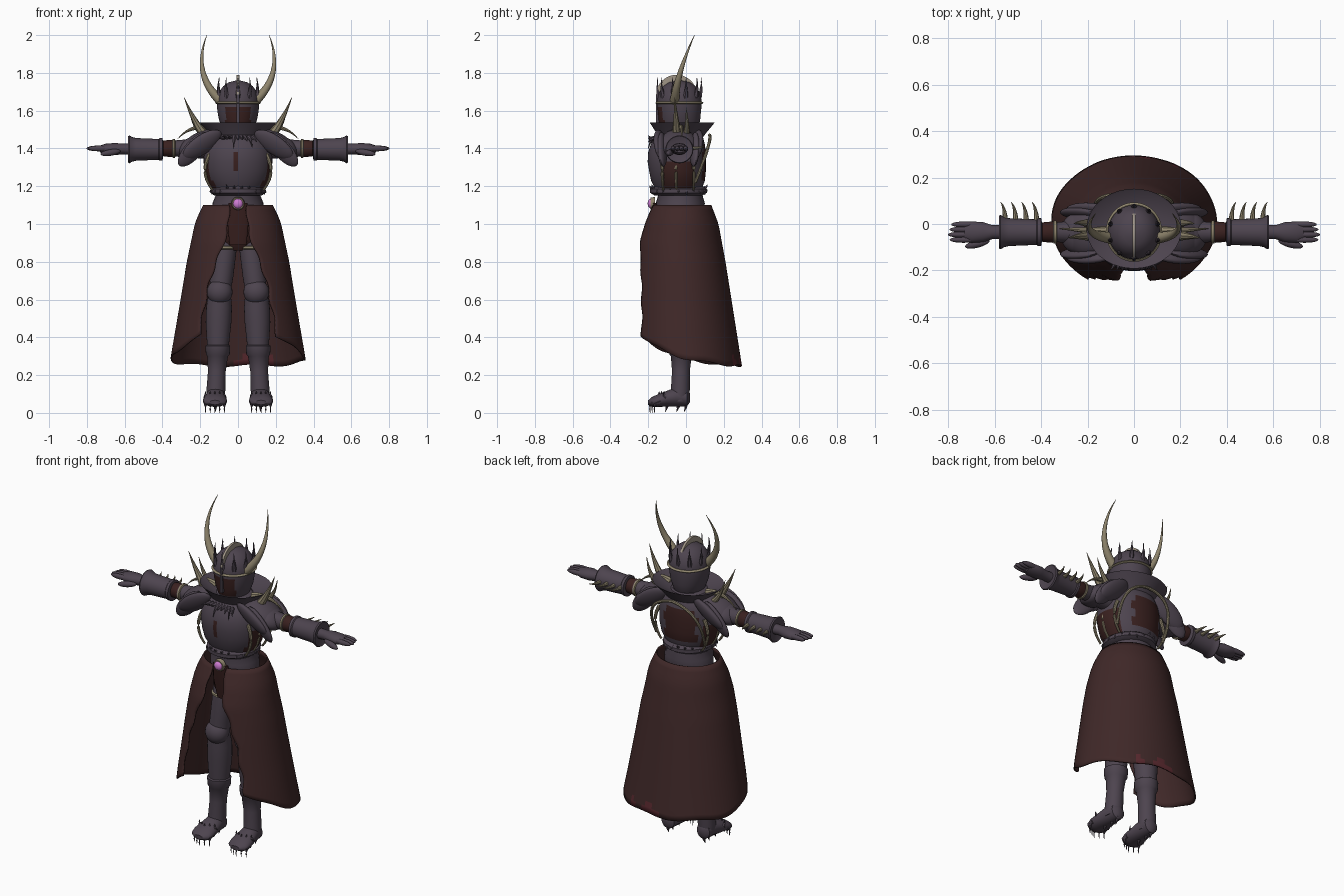
import bpy, bmesh, math, random
from mathutils import Vector, Matrix

random.seed(4)
cube = bpy.data.objects.get("Cube")
if cube:
    bpy.data.objects.remove(cube)


def paint(name, r, g, b):
    m = bpy.data.materials.new(name)
    m.use_nodes = True
    m.diffuse_color = (r, g, b, 1)
    m.node_tree.nodes["Principled BSDF"].inputs["Base Color"].default_value = (r, g, b, 1)
    return m


iron = paint("dark iron", .075, .058, .078)
cloth = paint("brown cloth", .05, .021, .021)
rust = paint("dark rust", .042, .015, .014)
bone = paint("bone", .27, .23, .15)
ridge = paint("pale crest", .35, .30, .24)
gem = paint("pink gem", .62, .2, .65)
red = paint("red lining", .10, .022, .028)


def finish(name, bm, mats, rule=None, angle=40):
    bmesh.ops.recalc_face_normals(bm, faces=bm.faces)
    mesh = bpy.data.meshes.new(name)
    bm.to_mesh(mesh)
    bm.free()
    for m in mats if isinstance(mats, tuple) else (mats,):
        mesh.materials.append(m)
    if rule:
        for p in mesh.polygons:
            p.material_index = int(rule(p.center))
    mesh.shade_smooth()
    mesh.set_sharp_from_angle(angle=math.radians(angle))
    ob = bpy.data.objects.new(name, mesh)
    bpy.context.collection.objects.link(ob)
    return ob


def skin(name, rings, mats, rule=None, cap=True):
    """Bridge a list of point rings into one surface."""
    bm = bmesh.new()
    loops = [[bm.verts.new(p) for p in ring] for ring in rings]
    n = len(loops[0])
    for a, b in zip(loops, loops[1:]):
        for i in range(n):
            bm.faces.new((a[i], a[(i + 1) % n], b[(i + 1) % n], b[i]))
    if cap:
        bm.faces.new(loops[0])
        bm.faces.new(loops[-1])
    return finish(name, bm, mats, rule)


def loft(name, axis, sections, mats, rule=None, seg=28, cap=True):
    """Sections hold a centre and two radii, across x-y, y-z or x-z."""
    u, v = {"z": (0, 1), "x": (1, 2), "y": (0, 2)}[axis]
    rings = []
    for centre, ru, rv in sections:
        ring = []
        for i in range(seg):
            a = math.tau * i / seg
            p = list(centre)
            p[u] += ru * math.cos(a)
            p[v] += rv * math.sin(a)
            ring.append(p)
        rings.append(ring)
    return skin(name, rings, mats, rule, cap)


def spike(name, a, b, c, r0, mat, r1=.001, steps=10, seg=8):
    """Tapered tube along a curve from a to c, bent towards b."""
    a, b, c = Vector(a), Vector(b), Vector(c)
    rings = []
    for k in range(steps + 1):
        t = k / steps
        p = a * (1 - t) ** 2 + b * 2 * t * (1 - t) + c * t * t
        d = (b - a) * (1 - t) + (c - b) * t
        q = d.to_track_quat("Z", "Y")
        r = r0 + (r1 - r0) * t
        rings.append([p + q @ Vector((r * math.cos(math.tau * i / seg), r * math.sin(math.tau * i / seg), 0))
                      for i in range(seg)])
    return skin(name, rings, mat)


def ball(name, loc, size, mat, turn=(0, 0, 0)):
    bm = bmesh.new()
    bmesh.ops.create_uvsphere(bm, u_segments=24, v_segments=14, radius=1)
    rot = Matrix.Rotation(turn[2], 4, "Z") @ Matrix.Rotation(turn[1], 4, "Y") @ Matrix.Rotation(turn[0], 4, "X")
    bm.transform(Matrix.Translation(loc) @ rot @ Matrix.Diagonal((*size, 1)))
    return finish(name, bm, mat)


def slab(name, loc, size, mat):
    bm = bmesh.new()
    bmesh.ops.create_cube(bm, size=1)
    bm.transform(Matrix.Translation(loc) @ Matrix.Diagonal((*size, 1)))
    return finish(name, bm, mat)


def lerp(table, z):
    for (z0, v0), (z1, v1) in zip(table, table[1:]):
        if z >= z1:
            return v0 + (v1 - v0) * (z - z0) / (z1 - z0)
    return table[-1][1]


# Long skirt, open at the front, with a hem that drops towards the back
WIDTH = [(1.1, .18), (1.05, .205), (1, .225), (.8, .267), (.6, .30), (.25, .36)]
FRONT = [(1.1, -.175), (1, -.22), (.9, -.25), (.7, -.27), (.4, -.292), (.2, -.292)]
BACK = [(1.1, .13), (1, .168), (.8, .205), (.25, .292)]
GAP = [(1.1, .045), (.95, .055), (.85, .095), (.7, .15), (.45, .2), (.2, .21)]
bm = bmesh.new()
cols, rows = 72, 28
grid = []
for j in range(rows + 1):
    row = []
    for i in range(cols + 1):
        s = 2 * i / cols - 1
        hem = .25 + .16 * abs(s) ** 3 + .007 * math.sin(17 * s)
        z = 1.1 - (1.1 - hem) * j / rows
        w, f, b = lerp(WIDTH, z), lerp(FRONT, z), lerp(BACK, z)
        gap = lerp(GAP, z) + .006 * math.sin(z * 40)
        a = s * (math.pi - math.asin(min(gap / w, .99)))
        row.append(bm.verts.new((w * math.sin(a), (f + b) / 2 + (b - f) / 2 * math.cos(a), z)))
    grid.append(row)
for r0, r1 in zip(grid, grid[1:]):
    for i in range(cols):
        bm.faces.new((r0[i], r0[i + 1], r1[i + 1], r1[i]))
skirt = finish("skirt", bm, (cloth, red),
               lambda c: c.y > .2 and -.03 < c.x < .19 and c.z < .285 + .025 * math.sin(c.x * 38))
thick = skirt.modifiers.new("thickness", "SOLIDIFY")
thick.thickness = .008
thick.offset = 0

# Hips, loincloth and waist
loft("hips", "z", [((0, -.03, .86), .07, .05), ((0, -.03, .92), .125, .09), ((0, -.03, 1.12), .13, .11)], rust)
loft("loincloth", "z", [((0, -.13, .89), .045, .01), ((0, -.15, 1), .055, .012), ((0, -.165, 1.11), .05, .012)], rust)
loft("waist", "z", [((0, -.03, 1.06), .14, .12), ((0, -.03, 1.11), .135, .13), ((0, -.03, 1.16), .115, .115),
                    ((0, -.04, 1.22), .13, .13)], iron)
loft("belt", "z", [((0, -.04, 1.15), .125, .125), ((0, -.04, 1.165), .145, .15), ((0, -.04, 1.185), .145, .15),
                   ((0, -.04, 1.2), .125, .13)], iron)
ball("belt_gem", (0, -.185, 1.108), (.026, .018, .026), gem)
loft("gem_setting", "y", [((0, -.165, 1.108), .036, .036), ((0, -.187, 1.108), .031, .031)], bone)
for i in range(22):
    a = math.tau * i / 22
    x, y = math.cos(a), math.sin(a)
    h = random.uniform(-.04, .03)
    spike("belt_shard", (.13 * x, -.04 + .135 * y, 1.185), (.15 * x, -.04 + .155 * y, 1.185 + h / 2),
          (.148 * x, -.04 + .155 * y, 1.185 + h), .01, iron, steps=3, seg=5)


# Breastplate with worn patches
def worn(c):
    wave = .012 * math.sin(c.z * 70)
    chest = c.y < -.1 and abs(c.x + .018) < .016 and 1.28 < c.z < 1.37
    flank = abs(c.x) > .12 and 1.21 < c.z < 1.33 + wave and -.12 < c.y < .04
    back = c.y > .03 and abs(c.x + .02) < .1 + wave and 1.22 < c.z < 1.43
    return chest or flank or back


TORSO = [(1.19, .14, -.165, .085), (1.23, .165, -.185, .1), (1.28, .178, -.195, .105), (1.33, .182, -.203, .105),
         (1.38, .18, -.2, .105), (1.42, .17, -.187, .1), (1.46, .145, -.165, .09), (1.5, .09, -.12, .06)]
loft("breastplate", "z", [((0, (f + b) / 2, z + d), w, (b - f) / 2) for z, w, f, b in TORSO for d in (0,)],
     (iron, rust), worn, seg=48)
loft("collar", "z", [((0, -.03, 1.44), .12, .105), ((0, -.025, 1.48), .15, .13), ((0, -.02, 1.537), .205, .172),
                     ((0, -.02, 1.53), .195, .162), ((0, -.03, 1.49), .1, .09)], iron, seg=40)
for i in range(9):
    x = (i - 4) * .018
    spike("chest_shard", (x, -.155, 1.46), (x * 1.3, -.19, 1.45), (x * 1.4, -.2, random.uniform(1.39, 1.48)),
          .012, iron, steps=3, seg=5)

# Helmet with an open dark face
HELM = [(1.48, .07, .085), (1.51, .085, .1), (1.55, .1, .11), (1.585, .107, .113), (1.62, .112, .117),
        (1.66, .112, .117), (1.7, .1, .105), (1.73, .078, .085), (1.75, .05, .055), (1.76, .01, .01)]
loft("helmet", "z", [((0, -.035, z), w, d) for z, w, d in HELM], (iron, rust),
     lambda c: c.y < -.08 and abs(c.x) < .065 and 1.51 < c.z < 1.62, seg=48)
slab("nose_guard", (0, -.152, 1.61), (.014, .016, .15), iron)
loft("crest", "x", [((x, -.05, 1.682), .108, .108) for x in (-.007, .007)], ridge, seg=40)
loft("brow_band", "z", [((0, -.035, 1.635), .113, .119), ((0, -.035, 1.641), .122, .128),
                        ((0, -.035, 1.649), .113, .119)], bone, seg=40)
for i in range(10):
    a = math.tau * (i + .5) / 10
    x, y = math.cos(a), math.sin(a)
    spike("crown_point", (.1 * x, -.035 + .105 * y, 1.67), (.115 * x, -.035 + .12 * y, 1.71),
          (.105 * x, -.035 + .115 * y, 1.775), .015, iron, steps=5, seg=6)

for s, side in ((1, "left_"), (-1, "right_")):
    # Horns and shoulder spikes
    spike(side + "horn", (s * .09, -.06, 1.65), (s * .245, -.05, 1.79), (s * .165, .045, 2), .026, bone, steps=16, seg=12)
    spike(side + "tall_spike", (s * .17, -.05, 1.46), (s * .235, -.05, 1.54), (s * .285, -.06, 1.67), .028, bone)
    spike(side + "rear_spike", (s * .18, .0, 1.47), (s * .24, .01, 1.52), (s * .26, .0, 1.62), .02, bone)
    spike(side + "low_spike", (s * .12, -.03, 1.5), (s * .24, -.025, 1.54), (s * .32, -.02, 1.45), .02, bone)

    # Layered shoulder plates
    ball(side + "shoulder_top", (s * .2, -.04, 1.425), (.12, .1, .06), iron, (0, s * .5, 0))
    ball(side + "shoulder_outer", (s * .25, -.04, 1.405), (.075, .085, .05), iron, (0, s * .6, 0))
    for y, lean in ((-.125, 1), (.045, -1)):
        ball(side + "shoulder_leaf", (s * .235, y, 1.395), (.115, .022, .05), iron, (lean * .35, s * .85, 0))
        ball(side + "shoulder_leaf_upper", (s * .19, y - lean * .012, 1.42), (.12, .026, .055), iron, (lean * .5, s * .6, 0))

    # Bone ribs along the flanks and back
    for y in (-.12, -.05, .04):
        spike(side + "rib", (s * .15, y, 1.37), (s * .205, y * 1.1, 1.27), (s * .135, y, 1.18), .011, bone, r1=.006)
    spike(side + "back_cord", (0, .125, 1.47), (s * .2, .14, 1.45), (s * .16, .05, 1.22), .009, bone, r1=.008, steps=16)

    # Arm, cuff and hand
    loft(side + "arm", "x", [((s * x, -.035, 1.4), r, r) for x, r in
                             ((.15, .055), (.25, .05), (.34, .042), (.35, .046), (.395, .042), (.4, .034), (.45, .034))],
         (iron, rust), lambda c: .345 < abs(c.x) < .4)
    loft(side + "arm_ring", "x", [((s * x, -.035, 1.4), r, r) for x, r in ((.33, .04), (.335, .05), (.345, .05), (.35, .04))], bone)
    loft(side + "cuff", "x", [((s * x, -.035, 1.395), r, r) for x, r in
                              ((.395, .03), (.4, .06), (.415, .06), (.42, .055), (.54, .06), (.56, .065), (.575, .074),
                               (.582, .07), (.57, .035))], iron)
    for x in (.42, .465, .51, .555):
        spike(side + "cuff_spike", (s * x, .01, 1.4), (s * x, .07, 1.4), (s * (x + .02), .095, 1.41), .013, bone)
    loft(side + "palm", "x", [((s * x, -.035, 1.397), w, h) for x, w, h in
                              ((.56, .03, .03), (.61, .03, .028), (.65, .043, .032), (.7, .046, .028), (.73, .035, .018))], iron)
    for i in range(4):
        y = -.068 + i * .022
        ball(side + "finger", (s * (.742 - .007 * abs(i - 1)), y, 1.4), (.06, .013, .015), iron)
    ball(side + "thumb", (s * .675, -.085, 1.378), (.055, .017, .017), iron, (0, s * .15, s * -.25))

    # Leg armour
    loft(side + "leg", "z", [((s * x, y, z), r, r) for x, y, z, r in
                             ((.065, -.03, .96, .06), (.07, -.035, .86, .062), (.085, -.04, .72, .06),
                              (.097, -.04, .64, .058), (.1, -.03, .56, .068), (.103, -.025, .48, .068),
                              (.106, -.025, .36, .058), (.107, -.025, .355, .066), (.107, -.025, .31, .063),
                              (.108, -.025, .3, .055), (.112, -.027, .22, .047), (.117, -.03, .12, .05),
                              (.118, -.035, .06, .045))], iron)
    loft(side + "thigh_trim", "z", [((s * .07, -.035, z), r, r) for z, r in ((.865, .06), (.87, .067), (.88, .067), (.885, .06))], bone)
    ball(side + "knee", (s * .097, -.06, .64), (.068, .06, .068), iron)

    # Foot and toe claws
    loft(side + "foot", "y", [((s * x, y, z), w, h) for x, y, z, w, h in
                              ((.117, .02, .08, .02, .025), (.117, .005, .08, .042, .045), (.118, -.05, .085, .05, .052),
                               (.12, -.1, .075, .058, .042), (.122, -.15, .065, .064, .033), (.122, -.18, .058, .058, .026),
                               (.122, -.2, .055, .03, .012))], iron)
    for i in range(5):
        x = .122 + (i - 2) * .025
        y = -.18 + .012 * abs(i - 2)
        spike(side + "claw", (s * x, y + .02, .06), (s * x, y - .02, .06), (s * x, y - .01, 0), .015, iron, steps=5, seg=6)
        spike(side + "toe_shard", (s * x, y + .05, .08), (s * x, y + .03, .1), (s * x, y + .04, .115), .012, iron, steps=3, seg=5)
    for y in (-.1, -.04, 0):
        spike(side + "sole_stud", (s * .12, y, .045), (s * .12, y, .03), (s * .12, y - .01, .005), .014, iron, steps=3, seg=6)
